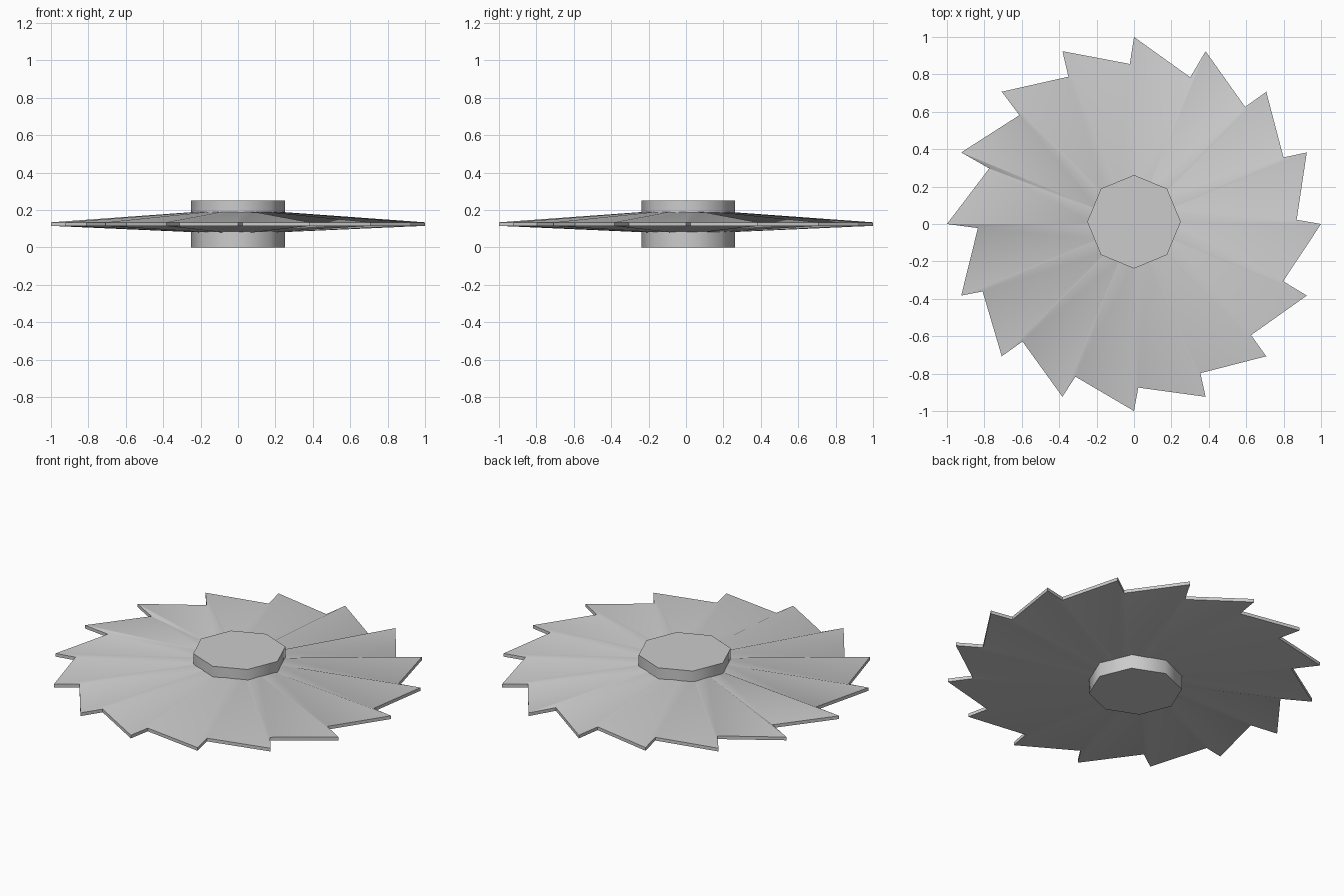
import bpy, bmesh
from math import radians, cos, sin, pi

if "Cube" in bpy.data.objects:
    bpy.data.objects.remove(bpy.data.objects["Cube"])

# notch radius behind each of the 16 teeth (slightly irregular)
NOTCH_R = [0.87, 0.875, 0.863, 0.84, 0.856, 0.862, 0.845, 0.829,
           0.835, 0.886, 0.866, 0.874, 0.875, 0.873, 0.863, 0.854]


def finish(name, bm, angle):
    bmesh.ops.recalc_face_normals(bm, faces=bm.faces)
    mesh = bpy.data.meshes.new(name)
    bm.to_mesh(mesh)
    bm.free()
    obj = bpy.data.objects.new(name, mesh)
    bpy.context.collection.objects.link(obj)
    bpy.ops.object.select_all(action='DESELECT')
    obj.select_set(True)
    bpy.context.view_layer.objects.active = obj
    bpy.ops.object.shade_smooth_by_angle(angle=radians(angle))
    return obj


def loft(bm, outline, levels):
    """Stack scaled copies of an outline (scale, z), bridge and cap them."""
    rings = [[bm.verts.new((x * s, y * s, z)) for x, y in outline] for s, z in levels]
    n = len(outline)
    for a, b in zip(rings, rings[1:]):
        for i in range(n):
            j = (i + 1) % n
            bm.faces.new((a[i], a[j], b[j], b[i]))
    bm.faces.new(rings[0][::-1])
    bm.faces.new(rings[-1])


# toothed blade: thin rim, thicker toward the hub
outline = []
for i, r in enumerate(NOTCH_R):
    tip = 2 * pi * i / 16
    notch = tip + radians(1.5)
    outline += [(cos(tip), sin(tip)), (r * cos(notch), r * sin(notch))]
bm = bmesh.new()
loft(bm, outline, [(0.21, 0.08), (1, 0.115), (1, 0.134), (0.21, 0.191)])
finish("saw_blade", bm, 30)

# octagonal hub through the middle
octagon = [(0.25 * cos(i * pi / 4), 0.25 * sin(i * pi / 4)) for i in range(8)]
bm = bmesh.new()
loft(bm, octagon, [(1, 0), (1, 0.25)])
hub = finish("hub", bm, 50)
hub.location.y = 0.012
